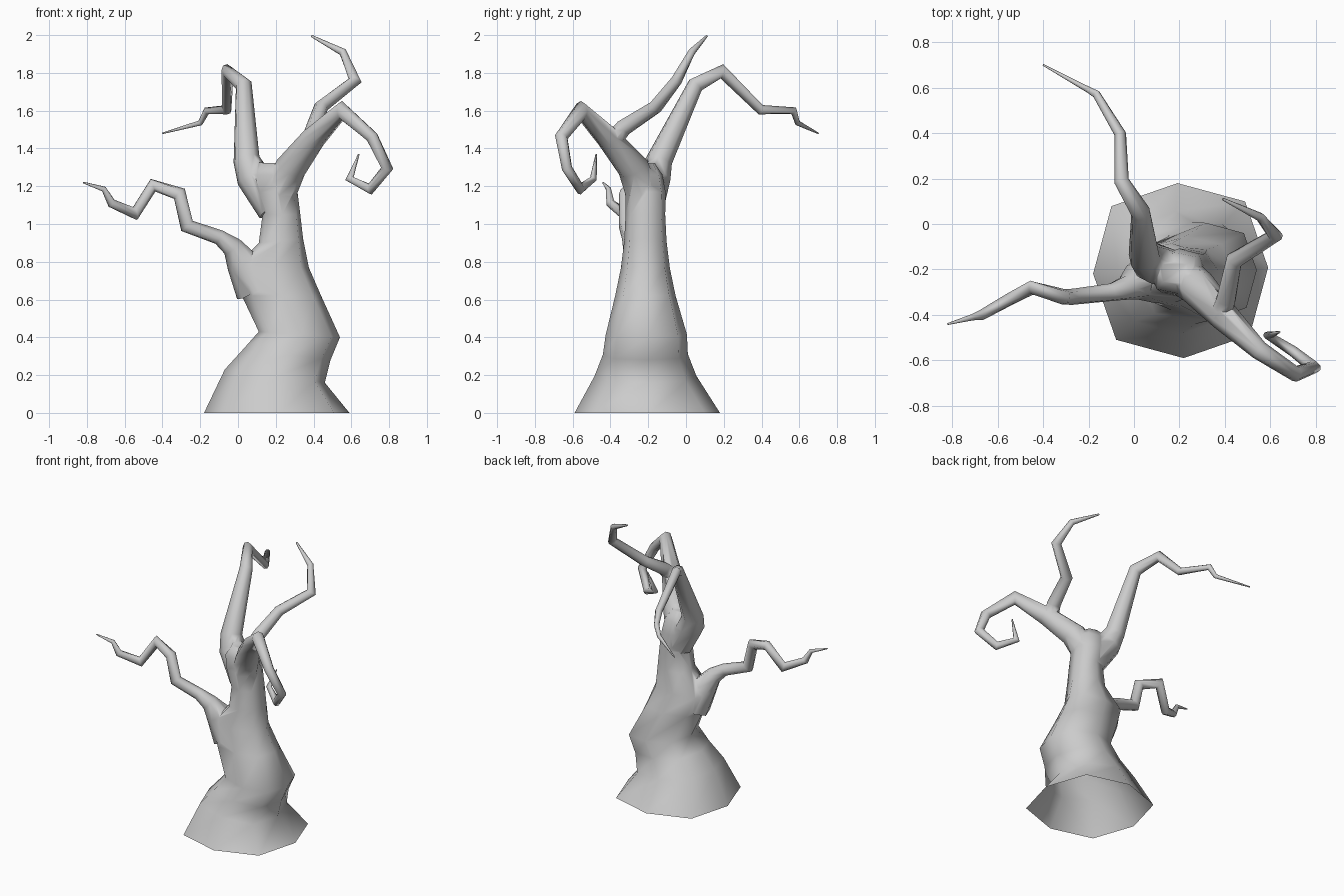
import bpy, bmesh
from math import cos, sin, pi, radians
from mathutils import Vector

if "Cube" in bpy.data.objects:
    bpy.data.objects.remove(bpy.data.objects["Cube"])

SIDES = 8


def loft(name, rings):
    """Closed skin over a list of equal-sized rings."""
    bm = bmesh.new()
    loops = [[bm.verts.new(p) for p in r] for r in rings]
    n = len(rings[0])
    for a, b in zip(loops, loops[1:]):
        for i in range(n):
            j = (i + 1) % n
            bm.faces.new((a[i], a[j], b[j], b[i]))
    bm.faces.new(loops[0][::-1])
    bm.faces.new(loops[-1])
    bmesh.ops.recalc_face_normals(bm, faces=bm.faces)
    me = bpy.data.meshes.new(name)
    bm.to_mesh(me)
    bm.free()
    ob = bpy.data.objects.new(name, me)
    bpy.context.collection.objects.link(ob)
    return ob


def trunk_ring(xl, zl, xr, zr, yc, ry):
    """Tilted ring from its left and right silhouette points."""
    pts = []
    for i in range(SIDES):
        a = 2 * pi * i / SIDES + radians(2)
        k = 1.08 if i % 2 else 1.0
        c, s = k * cos(a), k * sin(a)
        pts.append(((xl + xr) / 2 + (xr - xl) / 2 * c, yc + ry * s,
                    (zl + zr) / 2 + (zr - zl) / 2 * c))
    return pts


def branch(name, path):
    """Tapered tube with mitred bends; path items are x, y, z, radius."""
    P = [Vector(p[:3]) for p in path]
    D = [(b - a).normalized() for a, b in zip(P, P[1:])]
    u = D[0].orthogonal().normalized()
    rings = []
    for i, p in enumerate(P):
        d1, d2 = D[max(i - 1, 0)], D[min(i, len(D) - 1)]
        t = (d1 + d2).normalized()
        bend = d2 - d1
        stretch = min(1 / max(t.dot(d1), 0.1), 1.35) - 1
        n = bend.normalized() if bend.length > 1e-4 else Vector()
        u = (u - t * u.dot(t)).normalized()
        v = t.cross(u)
        ring = []
        for k in range(SIDES):
            a = 2 * pi * k / SIDES
            o = (u * cos(a) + v * sin(a)) * path[i][3]
            ring.append(p + o + n * o.dot(n) * stretch)
        rings.append(ring)
    return loft(name, rings)


# Leaning trunk with flared foot
tree = loft("tree_trunk", [trunk_ring(*r) for r in (
    (-.18, 0, .59, 0, -.205, .385),
    (-.07, .23, .46, .16, -.215, .27),
    (.03, .34, .49, .28, -.215, .225),
    (.11, .43, .54, .40, -.21, .215),
    (.02, .62, .44, .62, -.215, .16),
    (-.03, .76, .375, .77, -.215, .13),
    (.11, .90, .345, .92, -.215, .112),
    (.13, 1.05, .33, 1.05, -.215, .105),
    (.09, 1.17, .315, 1.17, -.215, .107),
    (.07, 1.26, .30, 1.26, -.215, .09),
    (.11, 1.325, .25, 1.32, -.215, .05))])

# Crooked bare branches
branches = [
    branch("left_branch", [
        (.10, -.23, .66, .12), (.02, -.25, .80, .085), (-.03, -.28, .88, .055),
        (-.10, -.30, .93, .04), (-.27, -.32, .99, .036), (-.31, -.32, 1.16, .034),
        (-.45, -.28, 1.205, .03), (-.545, -.33, 1.055, .028),
        (-.67, -.40, 1.11, .023), (-.71, -.41, 1.185, .014),
        (-.82, -.44, 1.22, .004)]),
    branch("back_branch", [
        (.19, -.21, 1.08, .09), (.08, -.17, 1.25, .09), (.045, -.14, 1.34, .07),
        (.03, .05, 1.735, .043), (-.055, .19, 1.808, .032),
        (-.06, .395, 1.605, .025), (-.165, .57, 1.60, .018),
        (-.20, .59, 1.535, .014), (-.40, .70, 1.48, .004)]),
    branch("front_branch", [
        (.20, -.215, 1.12, .09), (.28, -.28, 1.30, .083),
        (.40, -.41, 1.455, .065), (.55, -.555, 1.60, .042),
        (.71, -.66, 1.46, .033), (.79, -.63, 1.295, .028),
        (.70, -.56, 1.185, .025), (.59, -.49, 1.24, .018),
        (.64, -.475, 1.37, .004)]),
    branch("upper_branch", [
        (.38, -.40, 1.43, .05), (.405, -.33, 1.51, .045),
        (.44, -.16, 1.62, .037), (.62, -.05, 1.76, .03),
        (.555, .03, 1.91, .02), (.39, .11, 1.995, .006)]),
]

# Merge the branches into the trunk
bpy.context.view_layer.objects.active = tree
tree.select_set(True)
for b in branches:
    m = tree.modifiers.new("merge", 'BOOLEAN')
    m.operation, m.solver, m.object = 'UNION', 'EXACT', b
    bpy.ops.object.modifier_apply(modifier=m.name)
    bpy.data.objects.remove(b)
tree.name = "bare_tree"

# Open underside
bm = bmesh.new()
bm.from_mesh(tree.data)
base = [f for f in bm.faces if all(v.co.z < 1e-3 for v in f.verts)]
bmesh.ops.delete(bm, geom=base, context='FACES')
bmesh.ops.remove_doubles(bm, verts=bm.verts, dist=0.002)
bm.to_mesh(tree.data)
bm.free()
bpy.ops.object.shade_smooth_by_angle(angle=radians(75))
